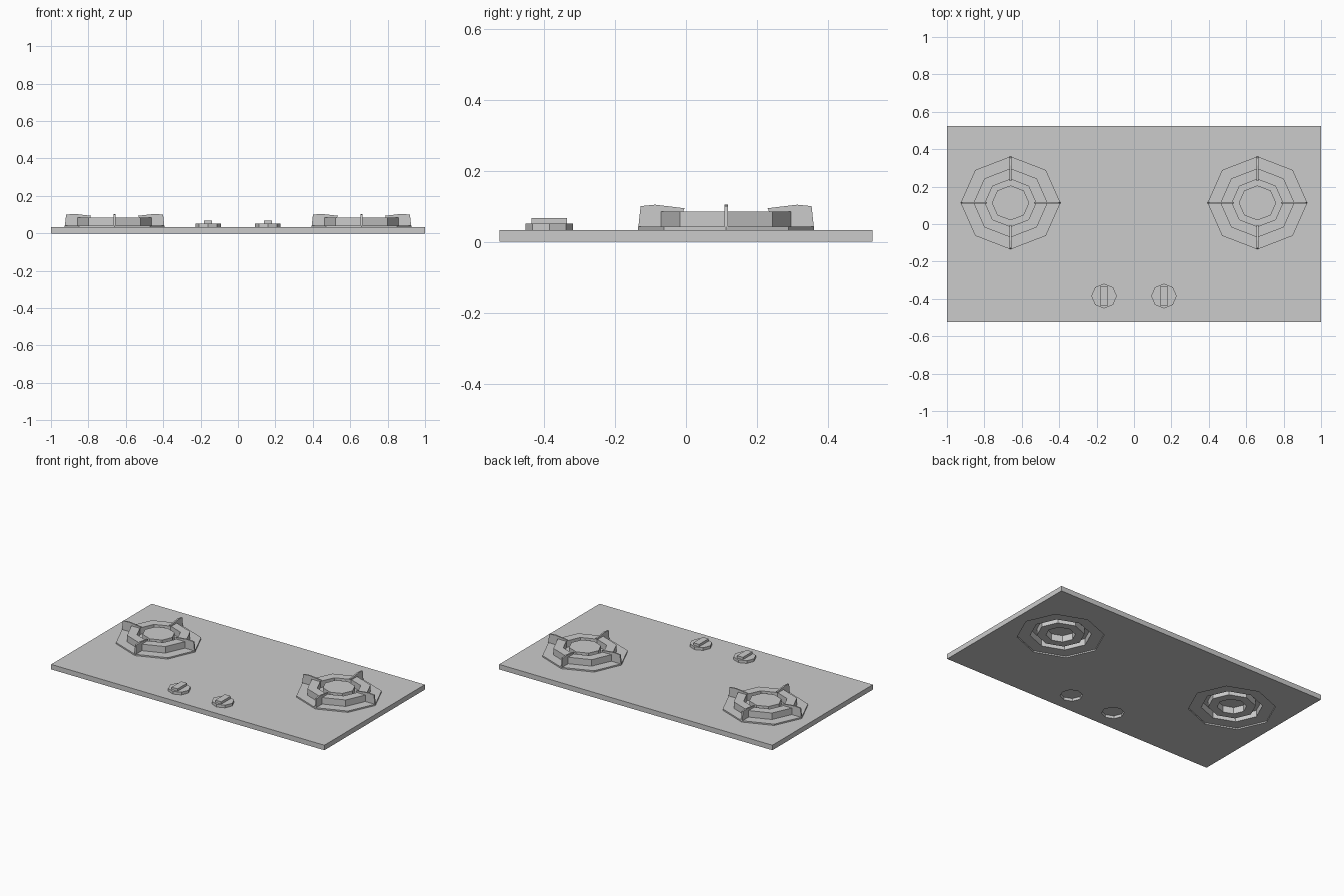
import bpy, bmesh
from math import cos, sin, pi

if "Cube" in bpy.data.objects:
    bpy.data.objects.remove(bpy.data.objects["Cube"])

HALF_X, HALF_Y, THICK = 1.0, 0.525, 0.033
BURNER_X, BURNER_Y = 0.66, 0.113
KNOB_X, KNOB_Y = 0.16, -0.385
SQUASH = 0.93

grey = bpy.data.materials.new("plain grey")
grey.use_nodes = True
grey.diffuse_color = (0.6, 0.6, 0.6, 1)
grey.node_tree.nodes["Principled BSDF"].inputs["Base Color"].default_value = (0.6, 0.6, 0.6, 1)


def finish(bm, name):
    bmesh.ops.recalc_face_normals(bm, faces=bm.faces)
    mesh = bpy.data.meshes.new(name)
    bm.to_mesh(mesh)
    bm.free()
    mesh.materials.append(grey)
    obj = bpy.data.objects.new(name, mesh)
    bpy.context.collection.objects.link(obj)
    return obj


def octagon(bm, cx, cy, r, z, squash):
    return [bm.verts.new((cx + r * cos(i * pi / 4), cy + squash * r * sin(i * pi / 4), z))
            for i in range(8)]


def loop_edges(bm, verts):
    return [bm.edges.new((v, verts[i - 1])) for i, v in enumerate(verts)]


def raise_profile(bm, cx, cy, profile, z0, squash):
    """Stepped octagonal boss; returns the edges of its lowest loop."""
    loops = [octagon(bm, cx, cy, r, z0 + z, squash) for r, z in profile]
    for a, b in zip(loops, loops[1:]):
        for i in range(8):
            bm.faces.new((a[i - 1], a[i], b[i], b[i - 1]))
    bm.faces.new(loops[-1])
    first = loops[0]
    return [bm.edges.get((first[i - 1], first[i])) for i in range(8)]


def sheet(bm, z0, inset):
    """Pressed sheet with both burners and both knob discs raised out of it."""
    corners = [bm.verts.new((x * HALF_X, y * HALF_Y, z0))
               for x, y in ((-1, -1), (1, -1), (1, 1), (-1, 1))]
    edges = loop_edges(bm, corners)
    ring, hole, cap = 0.198 - inset, 0.136 + inset, 0.1 - inset
    low, high = 0.009, 0.052
    burner = [(0.267, 0), (0.267, low), (ring, low), (ring, high),
              (hole, high), (hole, low), (cap, low), (cap, high)]
    knob = [(0.068, 0), (0.068, 0.018)]
    for side in (-1, 1):
        edges += raise_profile(bm, side * BURNER_X, BURNER_Y, burner, z0, SQUASH)
        edges += raise_profile(bm, side * KNOB_X, KNOB_Y, knob, z0, 0.98)
    bmesh.ops.triangle_fill(bm, edges=edges, use_beauty=True, normal=(0, 0, 1))
    return corners


# Hob plate: upper and lower sheets joined round the rim
bm = bmesh.new()
top = sheet(bm, THICK, 0)
bottom = sheet(bm, 0, 0.01)
for i in range(4):
    bm.faces.new((bottom[i - 1], bottom[i], top[i], top[i - 1]))
finish(bm, "hob_plate")


# Pan supports: thin upright fins over each burner ring
def fin(name, cx, cy, turn):
    outline = [(0.266, 0.04), (0.259, 0.1), (0.215, 0.104), (0.126, 0.094),
               (0.13, 0.085), (0.197, 0.085), (0.197, 0.04)]
    bm = bmesh.new()
    face = bm.faces.new([bm.verts.new((r, -0.005, z)) for r, z in outline])
    grown = bmesh.ops.extrude_face_region(bm, geom=[face])["geom"]
    bmesh.ops.translate(bm, vec=(0, 0.01, 0),
                        verts=[v for v in grown if isinstance(v, bmesh.types.BMVert)])
    for v in bm.verts:
        x, y = v.co.x, v.co.y
        v.co.x = cx + x * cos(turn) - y * sin(turn)
        v.co.y = cy + SQUASH * (x * sin(turn) + y * cos(turn))
    finish(bm, name)


# Knob grips
def grip(name, cx, cy):
    bm = bmesh.new()
    bmesh.ops.create_cube(bm, size=1)
    for v in bm.verts:
        v.co.x = cx + v.co.x * 0.043
        v.co.y = cy + v.co.y * 0.1
        v.co.z = 0.058 + v.co.z * 0.018
    finish(bm, name)


for label, side in (("left", 1), ("right", -1)):
    for k in range(4):
        fin(f"{label}_pan_support_{k + 1}", side * BURNER_X, BURNER_Y, k * pi / 2)
    grip(f"{label}_knob_grip", side * KNOB_X, KNOB_Y)
